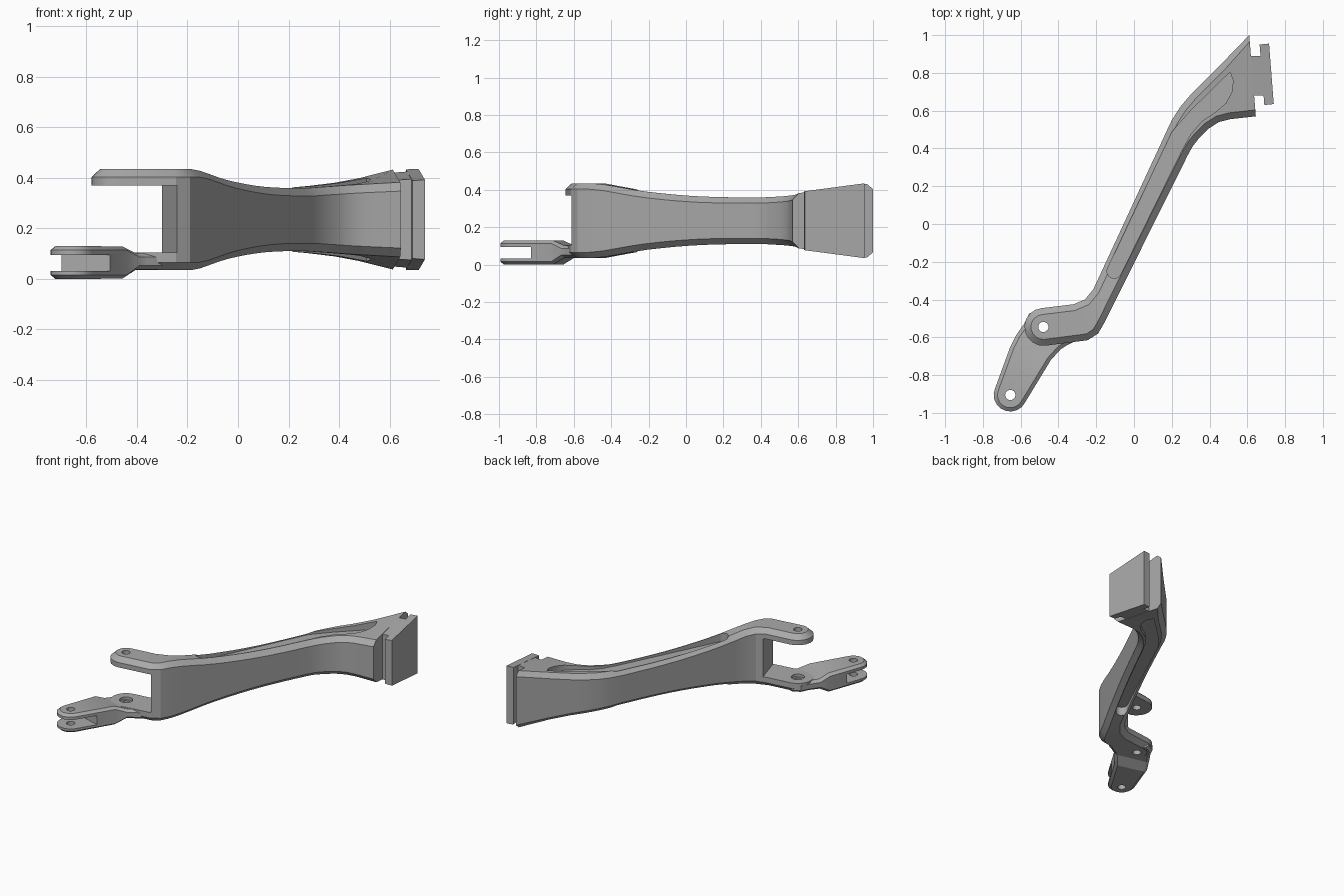
import bpy
import bmesh
from math import sin, cos, radians
from mathutils import Vector

default_cube = bpy.data.objects.get("Cube")
if default_cube:
    bpy.data.objects.remove(default_cube, do_unlink=True)

metal = bpy.data.materials.new("plain_grey_metal")
metal.use_nodes = True
grey = (0.4, 0.4, 0.4, 1)
metal.diffuse_color = grey
metal.node_tree.nodes["Principled BSDF"].inputs["Base Color"].default_value = grey

LUG = Vector((-0.48, -0.545))
TIP = Vector((-0.655, -0.905))
HOLE = 0.027


def interpolate(knots, value):
    """Clamped linear lookup."""
    if value <= knots[0][0]:
        return knots[0][1]
    for (a, fa), (b, fb) in zip(knots, knots[1:]):
        if value <= b:
            return fa + (fb - fa) * (value - a) / (b - a)
    return knots[-1][1]


def arm_levels(p):
    """Waisted thickness along the arm's long axis."""
    knots = [(-.5, .435), (-.4, .42), (-.3, .403), (-.18, .387), (0, .371), (.15, .363),
             (.3, .36), (.5, .36), (.65, .367), (.8, .379), (.95, .4), (1.15, .435)]
    top = interpolate(knots, 0.45 * p.x + 0.89 * p.y)
    return 0.47 - top, top


def link_levels(p):
    """Thick fork that ramps down to a thin plate."""
    t = 0.3 * p.x + 0.95 * p.y
    ramp = (-0.814, -0.749)
    return (interpolate(list(zip(ramp, (0, 0.037))), t),
            interpolate(list(zip(ramp, (0.13, 0.102))), t))


def flat(low, high):
    return lambda p: (low, high)


def make_object(name, bm):
    bmesh.ops.recalc_face_normals(bm, faces=bm.faces)
    mesh = bpy.data.meshes.new(name)
    bm.to_mesh(mesh)
    bm.free()
    mesh.materials.append(metal)
    obj = bpy.data.objects.new(name, mesh)
    bpy.context.collection.objects.link(obj)
    return obj


def round_end(centre, radius, axis, side):
    """Half of a rounded end, starting next to the tip."""
    angles = [radians(axis + side * step) for step in (10, 30, 50, 70, 90)]
    return [centre + radius * Vector((cos(a), sin(a))) for a in angles]


def chamfered_bar(name, left, right, levels, inset, drop):
    """Bar between two outline chains, chamfered along its rim."""
    chain = [Vector(p) for p in right[::-1] + left]
    n = len(chain)
    inner = []
    for i, p in enumerate(chain):
        if i in (0, n - 1):
            inward = chain[n - 1 - i] - p
        else:
            along = chain[i + 1] - chain[i - 1]
            inward = Vector((along.y, -along.x))
        inner.append(p + inset * inward.normalized())
    bm = bmesh.new()
    rings = []
    for points, level, shift in ((inner, 0, 0), (chain, 0, drop),
                                 (chain, 1, -drop), (inner, 1, 0)):
        rings.append([bm.verts.new((p.x, p.y, levels(p)[level] + shift)) for p in points])
    for low, high in zip(rings, rings[1:]):
        for i in range(n - 1):
            bm.faces.new((low[i], low[i + 1], high[i + 1], high[i]))
    for ring in (rings[0], rings[-1]):
        for i in range(n // 2 - 1):
            bm.faces.new((ring[i], ring[i + 1], ring[n - 2 - i], ring[n - 1 - i]))
    bm.faces.new([r[0] for r in rings] + [r[-1] for r in rings[::-1]])
    return make_object(name, bm)


def prism(name, outline, levels):
    """Straight-sided solid over a plan outline."""
    points = [Vector(p) for p in outline]
    bm = bmesh.new()
    low, high = ([bm.verts.new((p.x, p.y, levels(p)[k])) for p in points] for k in (0, 1))
    bm.faces.new(low)
    bm.faces.new(high)
    for i in range(len(points)):
        j = (i + 1) % len(points)
        bm.faces.new((low[i], low[j], high[j], high[i]))
    return make_object(name, bm)


def disc(centre, radius, count=24):
    turns = [radians(360 * i / count) for i in range(count)]
    return [centre + radius * Vector((cos(a), sin(a))) for a in turns]


def cut(target, outline, low, high, operation="DIFFERENCE"):
    cutter = prism("cutter", outline, flat(low, high))
    cutter.hide_render = True
    modifier = target.modifiers.new("cut", "BOOLEAN")
    modifier.operation = operation
    modifier.solver = "EXACT"
    modifier.object = cutter
    bpy.context.view_layer.objects.active = target
    bpy.ops.object.modifier_apply(modifier=modifier.name)
    bpy.data.objects.remove(cutter, do_unlink=True)


def straight(start, end, steps=12):
    a, b = Vector(start), Vector(end)
    return [a.lerp(b, i / steps) for i in range(steps + 1)]


# Main arm with its round clevis end
arm_left = (round_end(LUG, 0.1, 185, -1) + [(-.32, -.425), (-.26, -.4)]
            + straight((-.215, -.345), (.165, .475))
            + [(.2, .55), (.245, .62), (.3, .685), (.36, .745), (.455, .84), (.61, 1)])
arm_right = (round_end(LUG, 0.1, 185, 1) + [(-.245, -.615), (-.19, -.58)]
             + straight((-.155, -.52), (.285, .365))
             + [(.31, .41), (.345, .455), (.395, .505), (.45, .54), (.51, .555), (.645, .57)])
arm = chamfered_bar("main_arm", arm_left, arm_right, arm_levels, 0.034, 0.031)

# Clevis gap, pin holes and counterbore
cut(arm, [(-.2, -.75), (-.335, -.3), (-.8, -.3), (-.8, -.75)], 0.104, 0.37)
cut(arm, disc(LUG, HOLE), -0.1, 0.6)
cut(arm, disc(LUG, 0.042), 0.085, 0.2)

# Matching pockets above and below
pocket = (round_end(Vector((-.105, -.25)), 0.038, 243, 1)[::-1]
          + round_end(Vector((-.105, -.25)), 0.038, 243, -1)
          + [(.2, .487), (.3, .6), (.508, .804), (.525, .76), (.518, .7), (.487, .64),
             (.434, .595), (.36, .545), (.3, .475), (.25, .385)])
cut(arm, pocket, 0.345, 0.6)
cut(arm, pocket, -0.1, 0.125)

# Forked link below the clevis
link_left = (round_end(TIP, 0.088, 244, -1)
             + [(-.655, -.65), (-.625, -.59), (-.583, -.53), (-.555, -.475), (-.5, -.45)])
link_right = (round_end(TIP, 0.088, 244, 1)
              + [(-.44, -.72), (-.39, -.665), (-.36, -.645), (-.32, -.625), (-.3, -.61)])
link = chamfered_bar("forked_link", link_left, link_right, link_levels, 0.02, 0.016)
cut(link, [(-.8, -.74), (-.4, -.86), (-.4, -1.1), (-.9, -1.1)], 0.032, 0.095)
cut(link, disc(TIP, HOLE), -0.1, 0.3)
cut(link, disc(LUG, HOLE), -0.1, 0.3)
cut(link, disc(LUG, 0.042), 0.085, 0.2)

# Mounting rail at the far end
neck = prism("rail_neck", [(.6, .89), (.68, .89), (.7, .68), (.62, .68)], arm_levels)
rail = prism("mounting_rail", [(.665, .95), (.715, .955), (.74, .635), (.69, .63)], arm_levels)

# Smooth curved sides, crisp edges
for part in (arm, link, neck, rail):
    bpy.ops.object.select_all(action="DESELECT")
    part.select_set(True)
    bpy.context.view_layer.objects.active = part
    bpy.ops.object.shade_smooth_by_angle(angle=radians(25))
